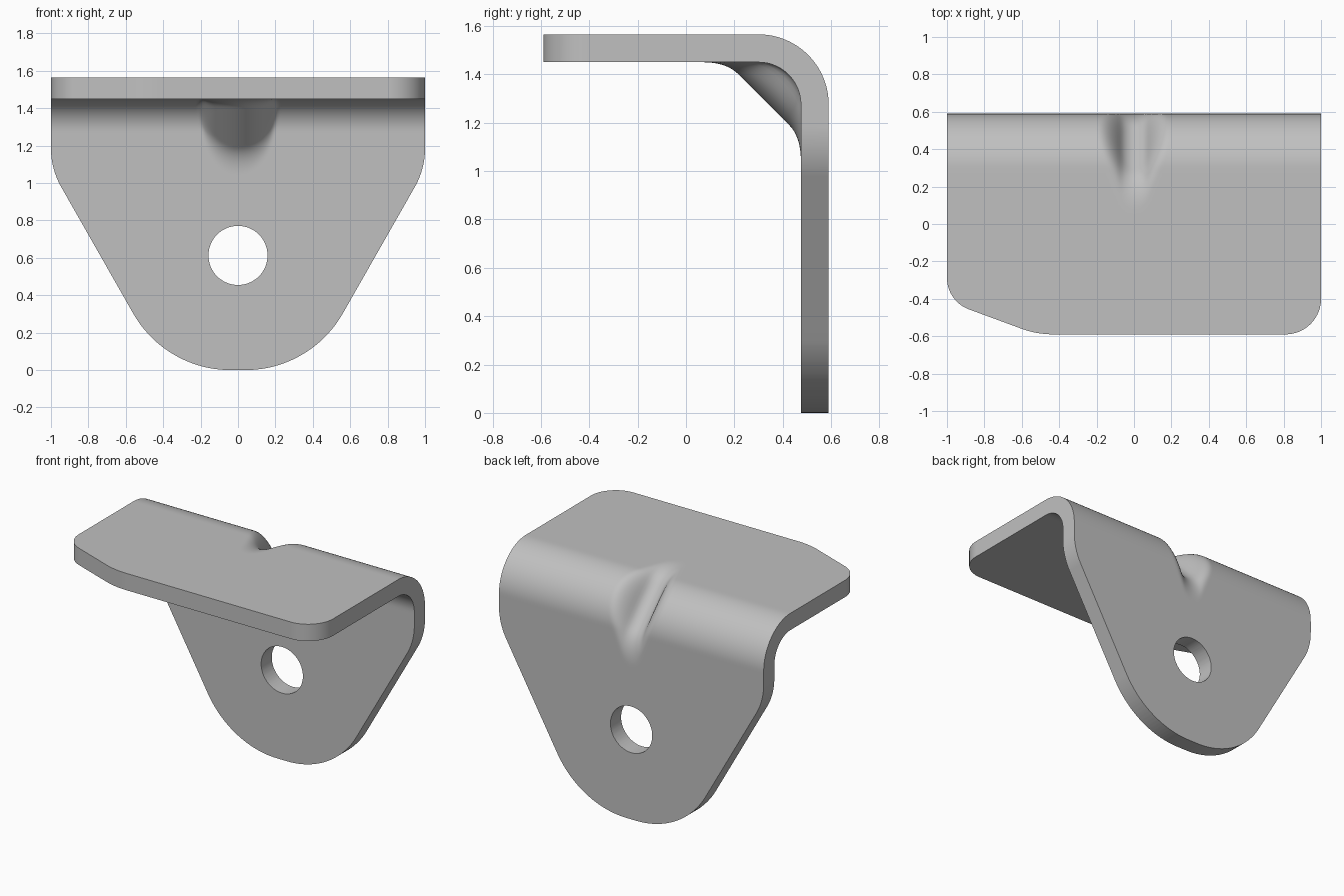
import bpy, bmesh, math
from mathutils import Vector

cube = bpy.data.objects.get("Cube")
if cube:
    bpy.data.objects.remove(cube, do_unlink=True)

BACK, TOP, THICK = 0.59, 1.565, 0.115
OUTER_R, INNER_R = 0.29, 0.175
ROOT2 = math.sqrt(2)


def make_object(name, bm):
    bmesh.ops.recalc_face_normals(bm, faces=bm.faces)
    mesh = bpy.data.meshes.new(name)
    bm.to_mesh(mesh)
    bm.free()
    obj = bpy.data.objects.new(name, mesh)
    bpy.context.collection.objects.link(obj)
    return obj


def rounded(corners, steps=24):
    """Polygon whose (a, b, radius) corners are replaced by arcs."""
    points = []
    for i, (a, b, r) in enumerate(corners):
        p = Vector((a, b))
        if r == 0:
            points.append(p)
            continue
        before = (Vector(corners[i - 1][:2]) - p).normalized()
        after = (Vector(corners[(i + 1) % len(corners)][:2]) - p).normalized()
        half = before.angle(after) / 2
        centre = p + (before + after).normalized() * (r / math.sin(half))
        reach = r / math.tan(half)
        start, end = p + before * reach - centre, p + after * reach - centre
        sweep = start.angle(end)
        for k in range(steps + 1):
            t = k / steps
            arm = start * math.sin((1 - t) * sweep) + end * math.sin(t * sweep)
            points.append(centre + arm / math.sin(sweep))
    return points


def prism(name, points, place, move):
    bm = bmesh.new()
    face = bm.faces.new([bm.verts.new(place(p)) for p in points])
    grown = bmesh.ops.extrude_face_region(bm, geom=[face])["geom"]
    bmesh.ops.translate(bm, vec=move, verts=[v for v in grown if isinstance(v, bmesh.types.BMVert)])
    return make_object(name, bm)


def fillet_depth(u, r):
    """Distance of the bent sheet below its sharp corner, across the diagonal."""
    if abs(u) < r / ROOT2:
        return r * ROOT2 - math.sqrt(r * r - u * u)
    return abs(u)


def groove_depth(x, deepest, r, slope):
    """Round-bottomed channel with straight flanks."""
    x = abs(x)
    turn = r * slope / math.sqrt(1 + slope * slope)
    if x < turn:
        return deepest - r + math.sqrt(r * r - x * x)
    return deepest - r + math.sqrt(r * r - turn * turn) - (x - turn) * slope


def blend(a, b, k):
    h = max(k - abs(a - b), 0) / k
    return max(a, b) + h * h * k / 4


def sheet_point(x, u, inner):
    if inner:
        d = blend(fillet_depth(u, INNER_R), groove_depth(x, 0.218, 0.195, 2.5), 0.07)
    else:
        d = blend(fillet_depth(u, OUTER_R), groove_depth(x, 0.266, 0.085, 1.7), 0.10)
    off = THICK if inner else 0
    return (x, BACK - off + (u - d) / ROOT2, TOP - off - (u + d) / ROOT2)


# Bent sheet with a pressed stiffening rib across the bend
fine = [i * 0.0125 for i in range(-36, 37)]
xs = [-1.1, -0.8, -0.55] + fine + [0.55, 0.8, 1.1]
us = [-1.05, -0.7, -0.5] + fine + [0.5, 0.7, 1.25]
bm = bmesh.new()
rings = []
for x in xs:
    section = [sheet_point(x, u, False) for u in us]
    section += [sheet_point(x, u, True) for u in reversed(us)]
    rings.append([bm.verts.new(p) for p in section])
for a, b in zip(rings, rings[1:]):
    for i in range(len(a)):
        bm.faces.new((a[i - 1], a[i], b[i], b[i - 1]))
bm.faces.new(rings[0])
bm.faces.new(rings[-1])
bracket = make_object("bent_bracket", bm)

# Outlines of the hanging plate and the top flange, and the bolt hole
plate_outline = rounded([(-1, 1.8, 0), (-1, 1.075, 0.42), (-0.388, 0, 0.6),
                         (0.388, 0, 0.6), (1, 1.075, 0.42), (1, 1.8, 0)])
flange_outline = rounded([(-1, 0.8, 0), (-1, -0.413, 0.18), (-0.52, -BACK, 0.5),
                          (1, -BACK, 0.19), (1, 0.8, 0)])
hole_outline = [Vector((0.158 * math.cos(a), 0.613 + 0.158 * math.sin(a)))
                for a in (math.tau * i / 64 for i in range(64))]
cutters = [
    (prism("plate_cutter", plate_outline, lambda p: (p.x, -1, p.y), (0, 2, 0)), "INTERSECT"),
    (prism("flange_cutter", flange_outline, lambda p: (p.x, p.y, -0.5), (0, 0, 2.5)), "INTERSECT"),
    (prism("hole_cutter", hole_outline, lambda p: (p.x, 0.3, p.y), (0, 0.5, 0)), "DIFFERENCE"),
]
for cutter, operation in cutters:
    mod = bracket.modifiers.new(cutter.name, "BOOLEAN")
    mod.operation = operation
    mod.solver = "EXACT"
    mod.object = cutter
bpy.context.view_layer.update()
cut = bracket.evaluated_get(bpy.context.evaluated_depsgraph_get())
bracket.data = bpy.data.meshes.new_from_object(cut)
bracket.modifiers.clear()
for cutter, _ in cutters:
    bpy.data.objects.remove(cutter, do_unlink=True)

# Plain grey metal
grey = bpy.data.materials.new("light_grey_metal")
grey.use_nodes = True
colour = (0.53, 0.53, 0.53, 1)
grey.diffuse_color = colour
grey.node_tree.nodes["Principled BSDF"].inputs["Base Color"].default_value = colour
bracket.data.materials.clear()
bracket.data.materials.append(grey)

# Smooth shading with crisp cut edges
bpy.ops.object.select_all(action="DESELECT")
bracket.select_set(True)
bpy.context.view_layer.objects.active = bracket
bpy.ops.object.shade_smooth_by_angle(angle=math.radians(35))
bracket.modifiers.new("even_normals", "WEIGHTED_NORMAL").keep_sharp = True
